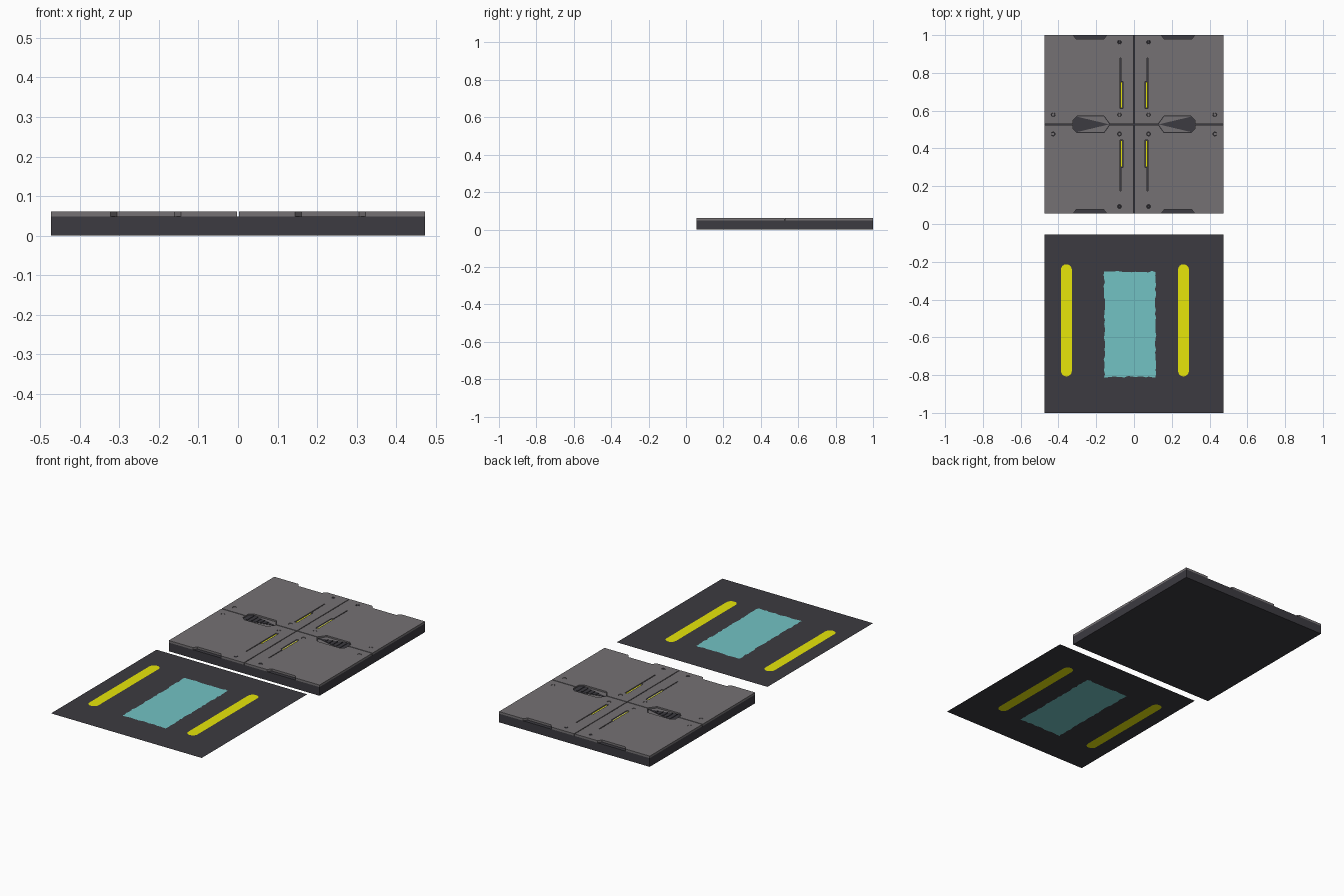
import bpy, bmesh, math, random

if "Cube" in bpy.data.objects:
    bpy.data.objects.remove(bpy.data.objects["Cube"])

random.seed(4)


def mat(name, rgb):
    m = bpy.data.materials.new(name)
    m.diffuse_color = (*rgb, 1)
    m.use_nodes = True
    m.node_tree.nodes["Principled BSDF"].inputs["Base Color"].default_value = m.diffuse_color
    return m


DARK = mat("dark_slate", (0.045, 0.043, 0.052))
GREY = mat("panel_grey", (0.178, 0.166, 0.174))
TEAL = mat("teal", (0.170, 0.540, 0.550))
YELLOW = mat("yellow", (0.800, 0.790, 0.003))
PALE = mat("pale_grey", (0.750, 0.750, 0.750))


def rect(x0, x1, y0, y1):
    return [(x0, y0), (x1, y0), (x1, y1), (x0, y1)]


def circle(cx, cy, r, n=10):
    return [(cx + r * math.cos(2 * math.pi * i / n),
             cy + r * math.sin(2 * math.pi * i / n)) for i in range(n)]


def plate(name, outline, z0, z1, m, holes=(), origin=(0, 0), mirror=(False, False)):
    """Flat outline with holes, extruded from z0 to z1 (flat sheet if equal)."""
    bm = bmesh.new()
    for loop in (outline, *holes):
        vs = [bm.verts.new((x, y, z0)) for x, y in loop]
        for i, v in enumerate(vs):
            bm.edges.new((v, vs[(i + 1) % len(vs)]))
    bmesh.ops.triangle_fill(bm, edges=bm.edges[:], use_beauty=True,
                            use_dissolve=False, normal=(0, 0, 1))
    if z1 > z0:
        g = bmesh.ops.extrude_face_region(bm, geom=bm.faces[:])["geom"]
        bmesh.ops.translate(bm, vec=(0, 0, z1 - z0),
                            verts=[e for e in g if isinstance(e, bmesh.types.BMVert)])
        bmesh.ops.recalc_face_normals(bm, faces=bm.faces[:])
    else:
        for f in bm.faces:
            f.normal_update()
            if f.normal.z < 0:
                f.normal_flip()
    me = bpy.data.meshes.new(name)
    bm.to_mesh(me)
    bm.free()
    me.materials.append(m)
    ob = bpy.data.objects.new(name, me)
    ob.location = (*origin, 0)
    bpy.context.collection.objects.link(ob)
    if any(mirror):
        mod = ob.modifiers.new("mirror", "MIRROR")
        mod.use_axis = (*mirror, False)
        mod.use_mirror_merge = False
    return ob


H = 0.4725                    # half width of the square panel
C = (0, 0.5275)               # centre of the thick panel
FLOOR, TOP = 0.049, 0.061
SHEET = 0.0505                # height of the flat sheet
BOTH = (True, True)


def part(name, outline, z0, z1, m, holes=(), mirror=BOTH):
    return plate(name, outline, z0, z1, m, holes, C, mirror)


# Dark base slab
part("panel_base", rect(-H, H, -H, H), 0, FLOOR, DARK, mirror=(False, False))

# One quarter of the top, with vent and edge notches, slot and screw holes
s = 0.0022
tile = [(s, s), (0.128, s), (0.158, 0.043), (0.302, 0.043), (0.322, 0.024), (0.322, s),
        (H, s), (H, H), (0.322, H), (0.306, H - 0.021), (0.160, H - 0.021), (0.144, H), (s, H)]
slot = [(0.058, 0.083), (0.073, 0.083), (0.073, 0.352), (0.068, 0.352),
        (0.068, 0.228), (0.058, 0.228)]
screws = [(0.077, 0.051), (0.428, 0.051), (0.077, 0.435)]
part("top_tile", tile, FLOOR, TOP, GREY,
     [slot] + [circle(x, y, 0.0105) for x, y in screws])
for x, y in screws:
    m = DARK if y > 0.4 else GREY
    part("screw", circle(x, y, 0.0088), FLOOR, TOP - 0.001, m)

# Vents between the tiles: grey insert, dark wedge and slats
vent = [(0.131, 0), (0.159, 0.0405), (0.301, 0.0405), (0.320, 0.023),
        (0.320, -0.023), (0.301, -0.0405), (0.159, -0.0405)]
part("vent_insert", vent, FLOOR, 0.054, GREY, mirror=(True, False))
wedge = [(0.131, 0), (0.301, 0.0405), (0.320, 0.023), (0.320, -0.023), (0.301, -0.0405)]
part("vent_wedge", wedge, 0.054, 0.056, DARK, mirror=(True, False))
for i in range(5):
    x = 0.185 + 0.026 * i
    h = 0.009 + 0.006 * i
    part("vent_slat", rect(x, x + 0.006, -h, h), 0.056, 0.059, DARK, mirror=(True, False))

# Light strips in the slots: pale inner half, yellow outer half
part("yellow_light_strip", rect(0.0642, 0.071, 0.086, 0.225), FLOOR, 0.057, YELLOW)
part("pale_light_strip", rect(0.060, 0.0642, 0.086, 0.225), FLOOR, 0.057, PALE)


# Flat sheet with the painted patches cut in
def capsule(cx, cy, r, half):
    pts = []
    for k, sgn in ((0, 1), (math.pi, -1)):
        for i in range(9):
            a = k + math.pi * i / 8
            pts.append((cx + r * math.cos(a), cy + sgn * (half - r) + r * math.sin(a)))
    return pts


def ragged(x0, x1, y0, y1, step=0.018):
    pts = []
    corners = rect(x0, x1, y0, y1)
    for (ax, ay), (bx, by) in zip(corners, corners[1:] + corners[:1]):
        n = int(math.dist((ax, ay), (bx, by)) / step)
        for i in range(n):
            t = i / n
            pts.append((ax + (bx - ax) * t + random.uniform(-0.004, 0.004),
                        ay + (by - ay) * t + random.uniform(-0.004, 0.004)))
    return pts


patches = [("left_yellow_bar", capsule(-0.358, -0.51, 0.029, 0.297), YELLOW),
           ("right_yellow_bar", capsule(0.262, -0.51, 0.029, 0.297), YELLOW),
           ("teal_patch", ragged(-0.157, 0.114, -0.809, -0.252), TEAL)]
plate("flat_sheet", rect(-H, H, -1, -0.055), SHEET, SHEET, DARK, [p[1] for p in patches])
for name, outline, m in patches:
    plate(name, outline, SHEET, SHEET, m)
